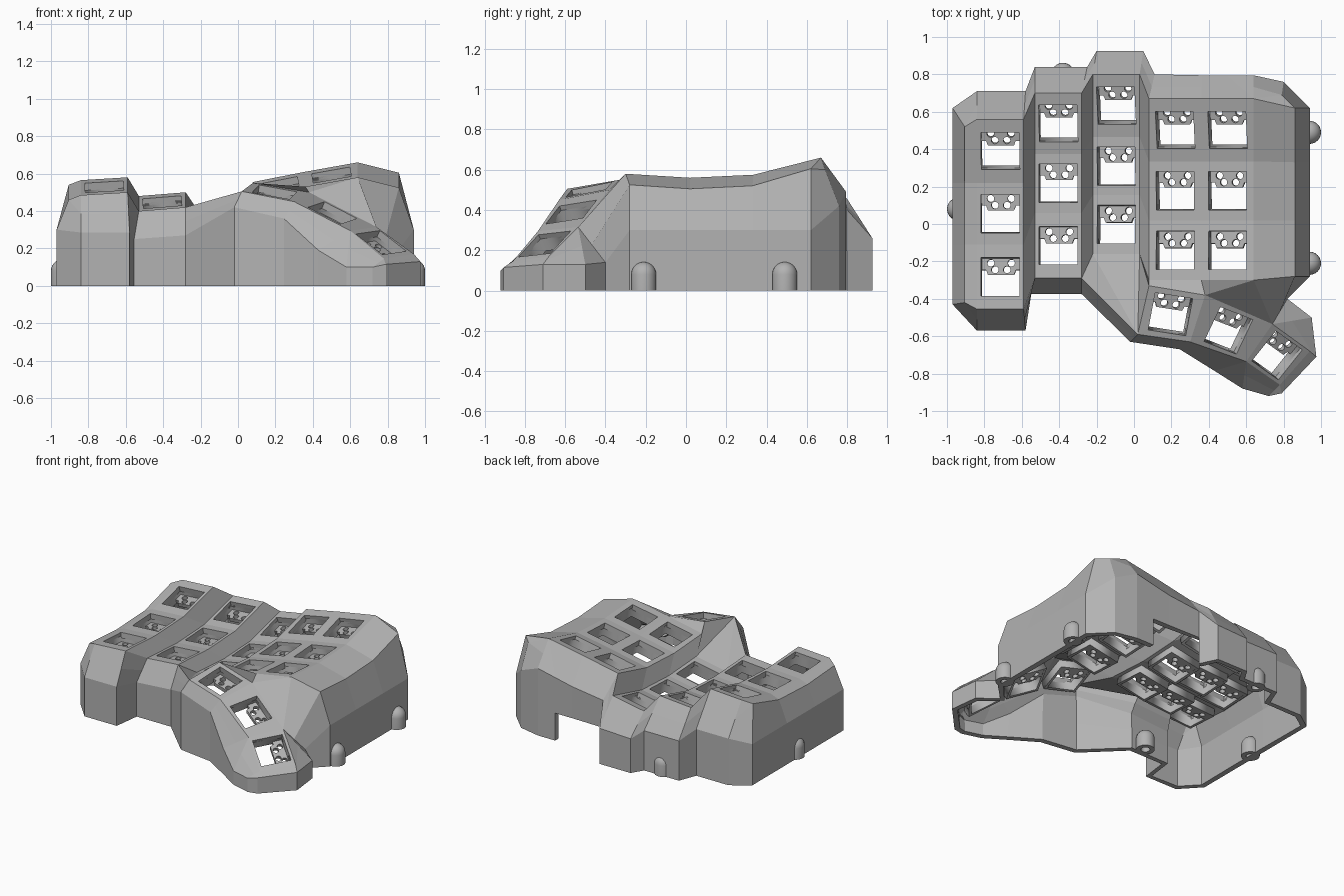
import bpy, bmesh, math
from mathutils import Vector, Matrix

if "Cube" in bpy.data.objects:
    bpy.data.objects.remove(bpy.data.objects["Cube"])

grey = bpy.data.materials.new("plain grey")
grey.use_nodes = True
GREY = (0.45, 0.45, 0.45, 1)
grey.diffuse_color = GREY
grey.node_tree.nodes["Principled BSDF"].inputs["Base Color"].default_value = GREY


def add_object(name, mesh, matrix=Matrix()):
    if not mesh.materials:
        mesh.materials.append(grey)
    obj = bpy.data.objects.new(name, mesh)
    obj.matrix_world = matrix
    bpy.context.scene.collection.objects.link(obj)
    return obj


bm = bmesh.new()
key_poses = []


def face(*points):
    bm.faces.new([bm.verts.new(p) for p in points])


def key_plate(fl, fr, br, bl, half=0.103):
    """Four-sided plate with a square switch hole; remembers the key pose."""
    fl, fr, br, bl = map(Vector, (fl, fr, br, bl))
    centre = (fl + fr + br + bl) / 4
    u = (fr + br - fl - bl).normalized()
    n = u.cross(bl + br - fl - fr).normalized()
    v = n.cross(u)
    outer = [fl, fr, br, bl]
    inner = [centre + (u * a + v * b) * half
             for a, b in ((-1, -1), (1, -1), (1, 1), (-1, 1))]
    for i in range(4):
        j = (i + 1) % 4
        face(outer[i], outer[j], inner[j], inner[i])
    pose = Matrix((u, v, n)).transposed().to_4x4()
    pose.translation = centre
    key_poses.append(pose)


# Finger columns: each edge is a dished line of four points, front to back
DISH = (-0.08, -0.10, -0.085, 0)


def edge(x, z, ys):
    return [Vector((x, y, z + d)) for y, d in zip(ys, DISH)]


ya = (-0.455, -0.11, 0.22, 0.56)
yb = (-0.29, 0.06, 0.375, 0.70)
yc = (-0.16, 0.155, 0.465, 0.80)
yd = (-0.30, 0.02, 0.335, 0.67)
A0, A1 = edge(-0.84, 0.565, ya), edge(-0.59, 0.58, ya)
B0, B1 = edge(-0.53, 0.48, yb), edge(-0.28, 0.50, yb)
C0, C1 = edge(-0.22, 0.41, yc), edge(0.03, 0.455, yc)
D0, D1, E1 = edge(0.08, 0.555, yd), edge(0.36, 0.61, yd), edge(0.64, 0.66, yd)

for left, right in ((A0, A1), (B0, B1), (C0, C1), (D0, D1), (D1, E1)):
    for i in range(3):
        key_plate(left[i], right[i], right[i + 1], left[i + 1])
# Steps between columns
for left, right in ((A1, B0), (B1, C0), (C1, D0)):
    for i in range(3):
        face(left[i], right[i], right[i + 1], left[i + 1])

# Thumb cluster: back and front points of a descending strip
TB = [Vector(p) for p in ((0.08, -0.33, 0.55), (0.38, -0.38, 0.50),
                          (0.74, -0.535, 0.315), (0.94, -0.68, 0.17))]
TF = [Vector(p) for p in ((0.02, -0.59, 0.505), (0.30, -0.63, 0.45),
                          (0.60, -0.735, 0.295), (0.78, -0.86, 0.145))]
for i in range(3):
    key_plate(TF[i], TF[i + 1], TB[i + 1], TB[i])

# Webs joining the thumb cluster to the columns
face(B1[0], TF[0], C0[0])
face(C0[0], TF[0], C1[0])
face(C1[0], TF[0], TB[0])
face(C1[0], TB[0], D0[0])
face(D0[0], TB[0], TB[1], D1[0])
face(D1[0], TB[1], E1[0])
face(E1[0], TB[1], TB[2])

# Wall sections, counter-clockwise: top edge, knee, optional rim, notch flag
walls = []


def wall(top, knee, rim=None, notch=False):
    knee = Vector(knee)
    rim = Vector(rim) if rim else (top + knee) / 2
    low = Vector((knee.x, knee.y, min(0.2, knee.z / 2)))
    walls.append(([top, rim, knee, low, Vector((knee.x, knee.y, 0))], notch))


wall(A0[0], (-0.84, -0.57, 0.285))
wall(A1[0], (-0.58, -0.57, 0.285))
wall(B0[0], (-0.555, -0.375, 0.25))
wall(B1[0], (-0.28, -0.375, 0.27))
wall(TF[0], (-0.02, -0.63, 0.42))
wall(TF[1], (0.245, -0.67, 0.36))
wall(TF[2], (0.43, -0.785, 0.19))
wall(TF[2], (0.58, -0.88, 0.10))
wall(TF[3], (0.72, -0.92, 0.10))
wall(TF[3], (0.79, -0.905, 0.115))
wall(TB[3], (0.975, -0.71, 0.13))
wall(TB[2], (0.95, -0.50, 0.13))
wall(TB[2], (0.82, -0.40, 0.14))
for p, y in zip(E1, (-0.28, 0.02, 0.33, 0.62)):
    wall(p, (0.94, y, 0.3), (0.86, y, p.z - 0.055))
wall(E1[3], (0.80, 0.76, 0.42), (0.79, 0.69, 0.60))
wall(E1[3], (0.64, 0.795, 0.49))
wall(E1[3], (0.50, 0.795, 0.46), notch=True)
wall(D1[3], (0.36, 0.795, 0.43), notch=True)
wall(D0[3], (0.11, 0.80, 0.40))
wall(C1[3], (0.05, 0.925, 0.26))
wall(C0[3], (-0.20, 0.925, 0.25))
wall(B1[3], (-0.25, 0.84, 0.29))
wall(B0[3], (-0.53, 0.84, 0.29))
wall(A1[3], (-0.58, 0.71, 0.34))
wall(A0[3], (-0.84, 0.71, 0.34))
for p, y, yr in reversed(list(zip(A0, (-0.43, -0.11, 0.22, 0.62),
                                  (-0.42, -0.11, 0.22, 0.52)))):
    wall(p, (-0.97, y, 0.3), (-0.905, yr, p.z - 0.025))

for k, (here, notch) in enumerate(walls):
    there = walls[(k + 1) % len(walls)][0]
    for i in range(3 if notch else 4):
        face(here[i + 1], there[i + 1], there[i], here[i])

# Hollow case shell
bmesh.ops.remove_doubles(bm, verts=bm.verts, dist=0.001)
bmesh.ops.recalc_face_normals(bm, faces=bm.faces)
if sum(f.normal.z * f.calc_area() for f in bm.faces) < 0:
    bmesh.ops.reverse_faces(bm, faces=bm.faces)
shell_mesh = bpy.data.meshes.new("case_shell")
bm.to_mesh(shell_mesh)
bm.free()
shell = add_object("case_shell", shell_mesh)
thick = shell.modifiers.new("wall thickness", 'SOLIDIFY')
thick.thickness = 0.04
thick.offset = -1


# Flat outlines with holes, extruded to a mesh
def square(h):
    return [(-h, -h), (h, -h), (h, h), (-h, h)]


def circle(x, y, r, n=16):
    return [(x + r * math.cos(2 * math.pi * i / n),
             y + r * math.sin(2 * math.pi * i / n)) for i in range(n)]


def outline_mesh(name, loops, z, depth):
    curve = bpy.data.curves.new(name + "_outline", 'CURVE')
    curve.dimensions = '2D'
    curve.fill_mode = 'BOTH'
    curve.extrude = depth / 2
    for loop in loops:
        spline = curve.splines.new('POLY')
        spline.points.add(len(loop) - 1)
        for point, (x, y) in zip(spline.points, loop):
            point.co = (x, y, 0, 1)
        spline.use_cyclic_u = True
    helper = bpy.data.objects.new(name + "_helper", curve)
    bpy.context.scene.collection.objects.link(helper)
    bpy.context.view_layer.update()
    mesh = bpy.data.meshes.new_from_object(
        helper.evaluated_get(bpy.context.evaluated_depsgraph_get()))
    mesh.name = name
    mesh.transform(Matrix.Translation((0, 0, z)))
    mesh.materials.clear()
    bpy.data.objects.remove(helper)
    return mesh


# Switch sockets: a frame below each hole and a perforated clip at its back
frame = outline_mesh("socket_frame", [square(0.122), square(0.103)], -0.06, 0.07)
clip_edge = [(-0.11, 0.11), (-0.11, 0.04), (-0.08, 0.04), (-0.07, 0.015),
             (0.07, 0.015), (0.08, 0.04), (0.11, 0.04), (0.11, 0.11)]
pin_holes = [circle(s * x, y, 0.019)
             for s in (-1, 1) for x, y in ((0.055, 0.078), (0.032, 0.042))]
clip = outline_mesh("socket_clip", [clip_edge] + pin_holes, -0.08, 0.028)
for i, pose in enumerate(key_poses):
    add_object(f"socket_frame_{i + 1}", frame, pose)
    add_object(f"socket_clip_{i + 1}", clip, pose)

# Domed screw posts with a blind hole from below
R, H = 0.062, 0.08
profile = [(0, 0.09), (0.03, 0.09), (0.03, 0), (R, 0)]
profile += [(R * math.cos(a), H + R * math.sin(a))
            for a in (math.pi / 2 * i / 6 for i in range(7))]
bm = bmesh.new()
verts = [bm.verts.new((r, 0, z)) for r, z in profile]
edges = [bm.edges.new(pair) for pair in zip(verts, verts[1:])]
bmesh.ops.spin(bm, geom=verts + edges, cent=(0, 0, 0), axis=(0, 0, 1),
               angle=2 * math.pi, steps=24)
bmesh.ops.remove_doubles(bm, verts=bm.verts, dist=0.0005)
bmesh.ops.recalc_face_normals(bm, faces=bm.faces)
post = bpy.data.meshes.new("screw_post")
bm.to_mesh(post)
bm.free()
spots = ((0.938, -0.21), (0.938, 0.49), (-0.938, 0.08), (-0.38, 0.80), (-0.35, -0.30))
for i, (x, y) in enumerate(spots):
    obj = add_object(f"screw_post_{i + 1}", post, Matrix.Translation((x, y, 0)))
bpy.ops.object.select_all(action='DESELECT')
obj.select_set(True)
bpy.context.view_layer.objects.active = obj
bpy.ops.object.shade_smooth_by_angle(angle=math.radians(40))
